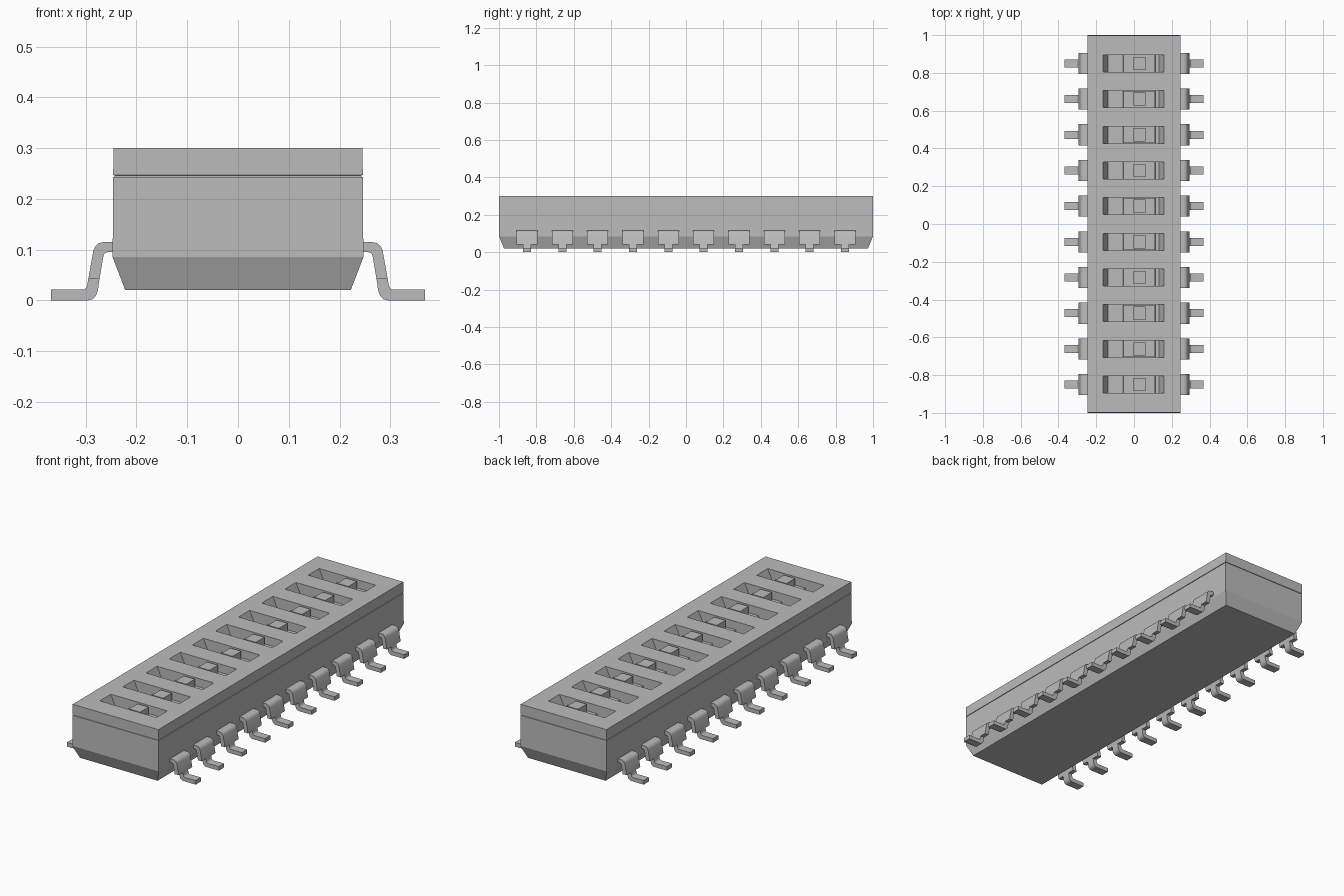
import bpy
import bmesh

cube = bpy.data.objects.get("Cube")
if cube:
    bpy.data.objects.remove(cube, do_unlink=True)

grey = bpy.data.materials.new("mid grey")
grey.use_nodes = True
GREY = (0.5, 0.5, 0.5, 1)
grey.diffuse_color = GREY
grey.node_tree.nodes["Principled BSDF"].inputs["Base Color"].default_value = GREY

COUNT = 10
PITCH = 1.7 / (COUNT - 1)
ROWS = [-0.85 + PITCH * i for i in range(COUNT)]


def finish(name, bm):
    bmesh.ops.recalc_face_normals(bm, faces=bm.faces)
    mesh = bpy.data.meshes.new(name)
    bm.to_mesh(mesh)
    bm.free()
    mesh.materials.append(grey)
    obj = bpy.data.objects.new(name, mesh)
    bpy.context.collection.objects.link(obj)
    return obj


def add_loft(bm, sections):
    """Stack rectangles given as (x0, x1, y0, y1, z) and cap both ends."""
    rings = []
    for x0, x1, y0, y1, z in sections:
        corners = ((x0, y0), (x1, y0), (x1, y1), (x0, y1))
        rings.append([bm.verts.new((x, y, z)) for x, y in corners])
    for a, b in zip(rings, rings[1:]):
        for i in range(4):
            j = (i + 1) % 4
            bm.faces.new((a[i], a[j], b[j], b[i]))
    bm.faces.new(rings[0][::-1])
    bm.faces.new(rings[-1])


def add_strip(bm, outer, inner, y, half, side):
    """Extrude a bent sheet between two xz outlines across a width in y."""
    outline = outer + inner[::-1]
    ends = [[bm.verts.new((side * x, y + s * half, z)) for x, z in outline]
            for s in (-1, 1)]
    n, m = len(outline), len(outer)
    for i in range(n):
        j = (i + 1) % n
        bm.faces.new((ends[0][i], ends[0][j], ends[1][j], ends[1][i]))
    for ring in ends:
        for i in range(m - 1):
            bm.faces.new((ring[i], ring[i + 1], ring[n - 2 - i], ring[n - 1 - i]))


def activate(obj):
    bpy.ops.object.select_all(action='DESELECT')
    obj.select_set(True)
    bpy.context.view_layer.objects.active = obj


# Housing with tapered base and a fine seam below the cover
bm = bmesh.new()
levels = ((0.222, 0.973, 0.02), (0.247, 1.0, 0.085), (0.246, 0.999, 0.243),
          (0.243, 0.996, 0.2435), (0.243, 0.996, 0.2465),
          (0.246, 0.999, 0.247), (0.245, 0.999, 0.30))
add_loft(bm, [(-x, x, -y, y, z) for x, y, z in levels])
housing = finish("housing", bm)

# Slots with sloping ends
bm = bmesh.new()
for y in ROWS:
    add_loft(bm, [(-0.138, 0.133, y - 0.045, y + 0.045, 0.245),
                  (-0.163, 0.16, y - 0.045, y + 0.045, 0.30),
                  (-0.163, 0.16, y - 0.045, y + 0.045, 0.32)])
cutter = finish("slot_cutter", bm)
cutter.hide_render = True
cut = housing.modifiers.new("slots", 'BOOLEAN')
cut.operation = 'DIFFERENCE'
cut.solver = 'EXACT'
cut.object = cutter
activate(housing)
bpy.ops.object.modifier_apply(modifier=cut.name)
bpy.data.objects.remove(cutter, do_unlink=True)

# Sliding switches: low carriage with a square knob
for number, y in enumerate(ROWS, 1):
    bm = bmesh.new()
    add_loft(bm, [(-0.06, 0.115, y - 0.044, y + 0.044, 0.24),
                  (-0.055, 0.11, y - 0.044, y + 0.044, 0.258)])
    add_loft(bm, [(-0.003, 0.06, y - 0.035, y + 0.035, 0.25),
                  (-0.003, 0.06, y - 0.035, y + 0.035, 0.297)])
    finish(f"slider_{number}", bm)

# Gull-wing leads: wide shoulder above, narrow foot below
shoulder_out = [(0.24, 0.115), (0.264, 0.115), (0.274, 0.113), (0.281, 0.107),
                (0.285, 0.098), (0.295, 0.042)]
shoulder_in = [(0.24, 0.095), (0.256, 0.095), (0.26, 0.094), (0.263, 0.092),
               (0.265, 0.088), (0.273, 0.042)]
foot_out = [(0.295, 0.042), (0.297, 0.030), (0.299, 0.025), (0.302, 0.022),
            (0.306, 0.021), (0.368, 0.021)]
foot_in = [(0.273, 0.042), (0.276, 0.020), (0.28, 0.009), (0.287, 0.002),
           (0.296, 0), (0.368, 0)]
for label, side in (("left", 1), ("right", -1)):
    for number, y in enumerate(ROWS, 1):
        bm = bmesh.new()
        add_strip(bm, shoulder_out, shoulder_in, y, 0.056, side)
        add_strip(bm, foot_out, foot_in, y, 0.021, side)
        lead = finish(f"{label}_lead_{number}", bm)
        activate(lead)
        bpy.ops.object.shade_smooth_by_angle(angle=0.7)
